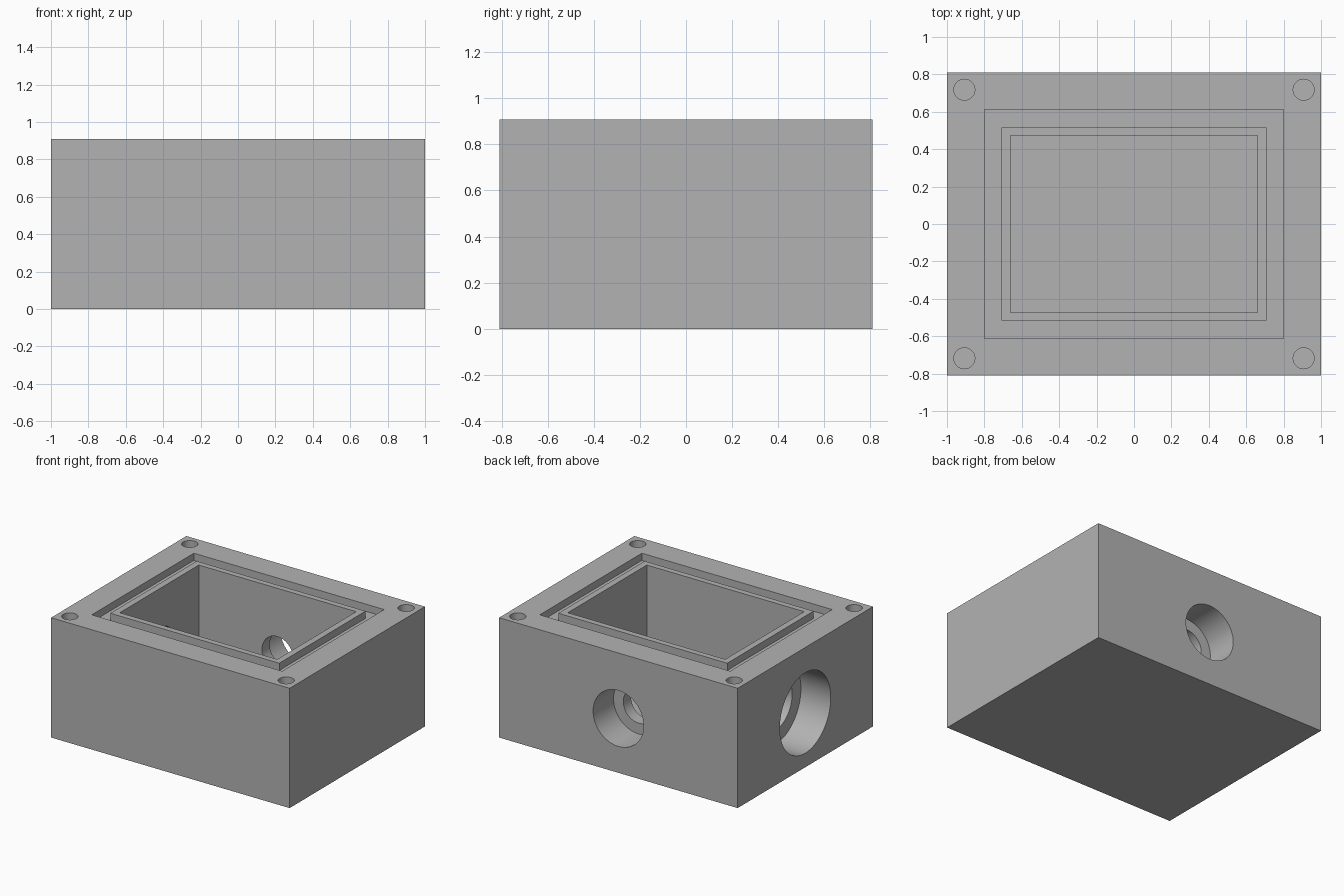
import bpy
import math

cube = bpy.data.objects.get("Cube")
if cube:
    bpy.data.objects.remove(cube, do_unlink=True)

HX, HY, TOP = 1.0, 0.81, 0.908      # half width, half depth, height
CAV_X, CAV_Y, FLOOR = 0.66, 0.473, 0.1
PORT_Z = 0.412
OVER = 0.1                          # how far cutters pass the surface

grey = bpy.data.materials.new("plain_grey")
grey.use_nodes = True
GREY = (0.45, 0.45, 0.45, 1)
grey.diffuse_color = GREY
grey.node_tree.nodes["Principled BSDF"].inputs["Base Color"].default_value = GREY


def box(name, hx, hy, z0, z1):
    bpy.ops.mesh.primitive_cube_add(size=2, location=(0, 0, (z0 + z1) / 2))
    ob = bpy.context.object
    ob.name = name
    ob.scale = (hx, hy, (z1 - z0) / 2)
    bpy.ops.object.transform_apply(location=True, rotation=True, scale=True)
    ob.data.materials.append(grey)
    return ob


def cylinder(name, radius, start, end, axis, centre):
    """Cylinder between two coordinates on one axis; centre gives the others."""
    loc = list(centre)
    loc[axis] = (start + end) / 2
    turn = [(0, math.pi / 2, 0), (math.pi / 2, 0, 0), (0, 0, 0)][axis]
    bpy.ops.mesh.primitive_cylinder_add(
        vertices=64, radius=radius, depth=abs(end - start), location=loc, rotation=turn)
    ob = bpy.context.object
    ob.name = name
    bpy.ops.object.transform_apply(location=True, rotation=True, scale=True)
    ob.data.materials.append(grey)
    return ob


def combine(target, tool, operation="DIFFERENCE"):
    tool.hide_render = True
    mod = target.modifiers.new(tool.name, "BOOLEAN")
    mod.operation, mod.solver, mod.object = operation, "EXACT", tool
    bpy.ops.object.select_all(action="DESELECT")
    bpy.context.view_layer.objects.active = target
    target.select_set(True)
    bpy.ops.object.modifier_apply(modifier=mod.name)
    bpy.data.objects.remove(tool, do_unlink=True)


# Solid block with a seal groove around a flush rim
body = box("housing_body", HX, HY, 0, TOP)
combine(body, box("groove_pocket", 0.798, 0.611, TOP - 0.055, TOP + OVER))
combine(body, box("inner_rim", 0.708, 0.517, TOP - 0.3, TOP), "UNION")

# Open cavity
combine(body, box("cavity", CAV_X, CAV_Y, FLOOR, TOP + OVER))

# Corner screw holes
for sx in (-1, 1):
    for sy in (-1, 1):
        combine(body, cylinder("screw_hole", 0.056, TOP - 0.4, TOP + OVER, 2,
                               (sx * 0.907, sy * 0.718, 0)))

# Stepped port through the back wall
port = (0, 0, PORT_Z)
combine(body, cylinder("back_counterbore", 0.212, HY - 0.245, HY + OVER, 1, port))
combine(body, cylinder("back_bore", 0.13, CAV_Y - OVER, HY, 1, port))

# Larger stepped port through the right wall
combine(body, cylinder("side_counterbore", 0.305, -HX - OVER, -HX + 0.25, 0, port))
combine(body, cylinder("side_bore", 0.2, -HX, -CAV_X + OVER, 0, port))

# Smooth bores, sharp edges
bpy.ops.object.select_all(action="DESELECT")
bpy.context.view_layer.objects.active = body
body.select_set(True)
bpy.ops.object.shade_smooth_by_angle(angle=math.radians(30))
